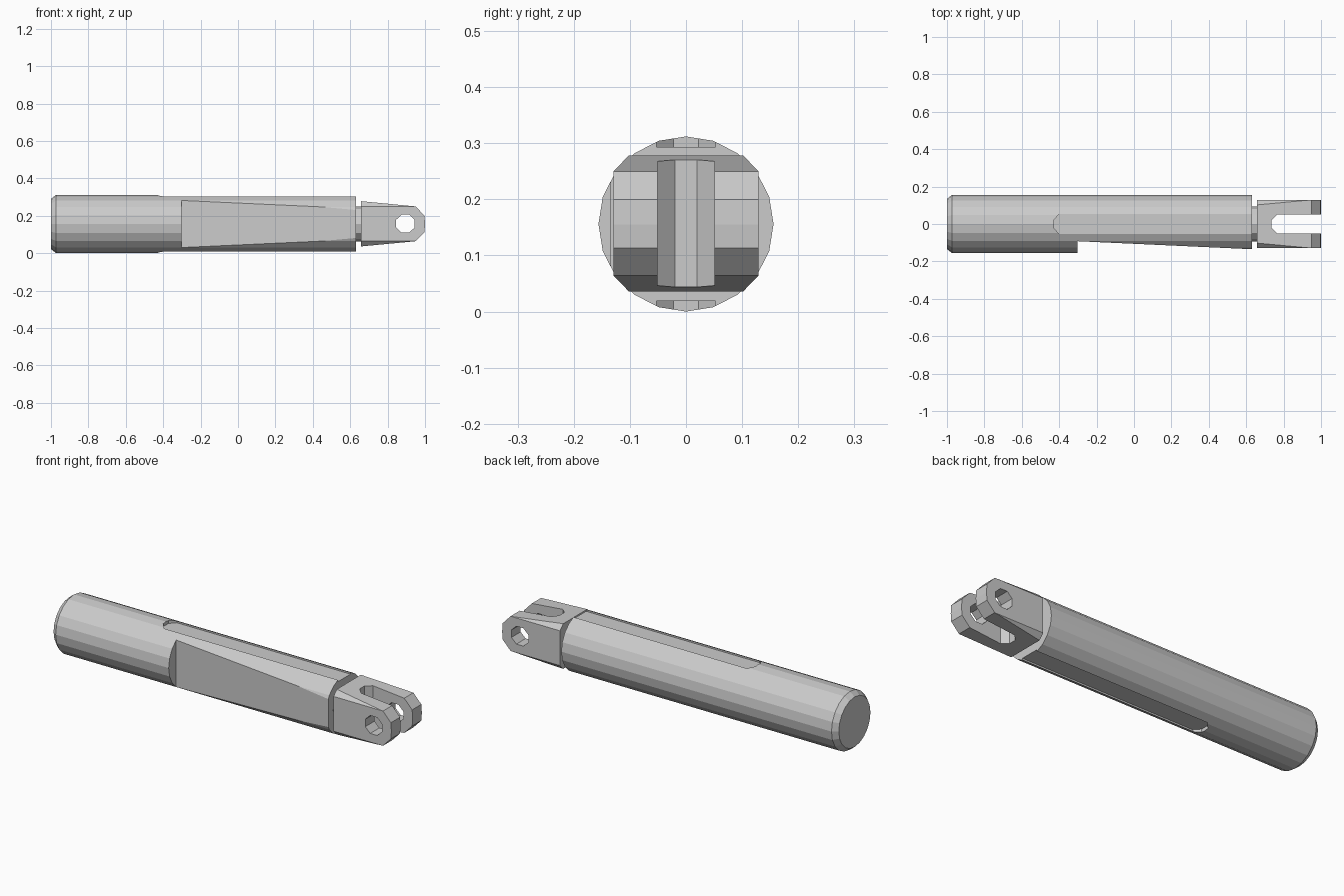
import bpy, bmesh
from math import cos, sin, tau
from mathutils import Vector

if "Cube" in bpy.data.objects:
    bpy.data.objects.remove(bpy.data.objects["Cube"])

ZC, R = 0.156, 0.156


def loft(name, rings):
    """Solid through matching rings of points, capped at both ends."""
    bm = bmesh.new()
    rows = [[bm.verts.new(p) for p in ring] for ring in rings]
    n = len(rows[0])
    for a, b in zip(rows, rows[1:]):
        for i in range(n):
            bm.faces.new((a[i], a[(i + 1) % n], b[(i + 1) % n], b[i]))
    bm.faces.new(rows[0])
    bm.faces.new(rows[-1])
    bmesh.ops.recalc_face_normals(bm, faces=bm.faces[:])
    mesh = bpy.data.meshes.new(name)
    bm.to_mesh(mesh)
    bm.free()
    ob = bpy.data.objects.new(name, mesh)
    bpy.context.collection.objects.link(ob)
    return ob


def prism(name, pts, axis, lo, hi):
    """Extrude a 2D outline along the given axis from lo to hi."""
    def place(p, t):
        c = list(p)
        c.insert(axis, t)
        return Vector(c)
    return loft(name, [[place(p, t) for p in pts] for t in (lo, hi)])


def round_bar(name, stations, sides):
    """Turned bar along x from (x, radius) stations."""
    return loft(name, [[(x, r * cos(tau * i / sides), ZC + r * sin(tau * i / sides))
                        for i in range(sides)] for x, r in stations])


def boolean(ob, tool, op='DIFFERENCE'):
    mod = ob.modifiers.new("cut", 'BOOLEAN')
    mod.operation, mod.object, mod.solver = op, tool, 'EXACT'
    bpy.context.view_layer.objects.active = ob
    bpy.ops.object.modifier_apply(modifier=mod.name)
    bpy.data.objects.remove(tool)


# Main body with chamfered rear end
body = round_bar("body", [(-1, 0.134), (-0.972, R), (0.63, R)], 20)

# Shallow round-ended grooves on top and underside
groove = [(0.8, -0.053), (-0.4, -0.053), (-0.428, -0.022),
          (-0.428, 0.022), (-0.4, 0.053), (0.8, 0.053)]
for lo, hi in ((0.293, 0.4), (-0.1, 0.019)):
    boolean(body, prism("groove_cutter", groove, 2, lo, hi))

# Sloping flat on the front side
flat = [(-0.302, -0.3), (-0.302, -0.092), (0.7, -0.138), (0.7, -0.3)]
boolean(body, prism("flat_cutter", flat, 2, -0.1, 0.5))

# Neck between body and fork
round_bar("neck", [(0.62, 0.094), (0.67, 0.094)], 12)

# Fork: tapered side outline trimmed by a chamfered cross-section
side = [(0.657, 0.278), (0.95, 0.25), (0.997, 0.2), (1.0, 0.155),
        (0.997, 0.113), (0.95, 0.064), (0.657, 0.036)]
fork = prism("fork", side, 1, -0.129, 0.129)
section = [(0.129, 0.25), (0.1, 0.28), (-0.1, 0.28), (-0.129, 0.25),
           (-0.129, 0.064), (-0.1, 0.034), (0.1, 0.034), (0.129, 0.064)]
boolean(fork, prism("section_tool", [(y * 1.001, z) for y, z in section], 0, 0.6, 1.1),
        'INTERSECT')

# Gap between the two tines
gap = [(1.1, -0.051), (0.765, -0.051), (0.736, -0.02),
       (0.736, 0.02), (0.765, 0.051), (1.1, 0.051)]
boolean(fork, prism("gap_cutter", gap, 2, -0.1, 0.5))

# Pin hole through both tines
hole = [(0.895 + 0.054 * cos(tau * (i + 0.5) / 8), 0.158 + 0.052 * sin(tau * (i + 0.5) / 8))
        for i in range(8)]
boolean(fork, prism("hole_cutter", hole, 1, -0.3, 0.3))
